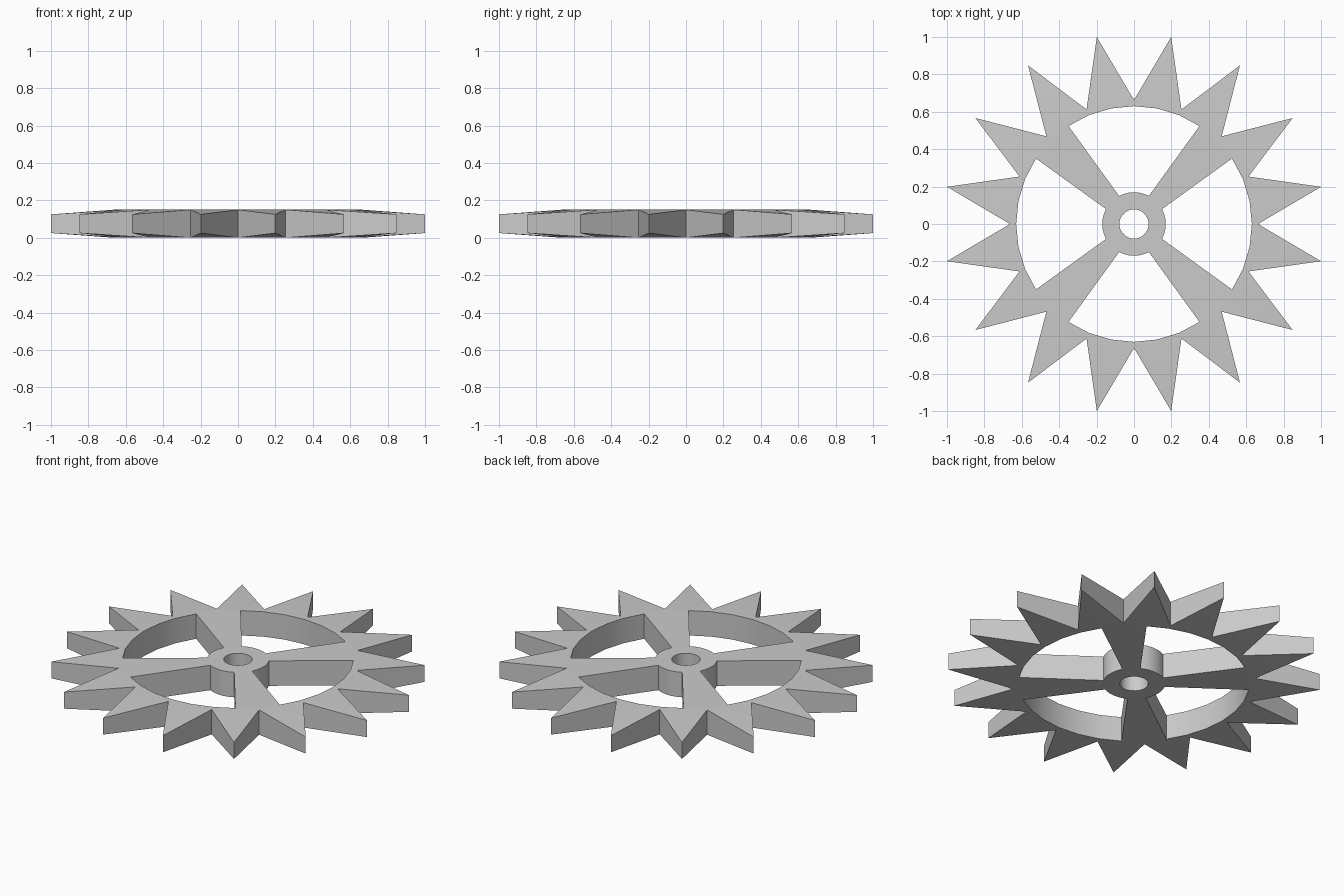
import bpy, bmesh
from math import radians, sin, cos

if "Cube" in bpy.data.objects:
    bpy.data.objects.remove(bpy.data.objects["Cube"])

THICK, TIP_Z = 0.15, 0.125
R_TIP = 1 / cos(radians(11.25))
R_VALLEY, R_RIM, R_HUB, R_HOLE = 0.663, 0.63, 0.17, 0.078

bm = bmesh.new()


def point(r, deg, z=THICK):
    a = radians(deg)
    return bm.verts.new((r * cos(a), r * sin(a), z))


# Rim and teeth: even steps are valleys, odd steps are tips
rim = [point(R_RIM, 11.25 * i) for i in range(32)]
outer = [point(R_TIP, 11.25 * i, TIP_Z) if i % 2 else point(R_VALLEY, 11.25 * i)
         for i in range(32)]
for i in range(1, 32, 2):
    a, c = i - 1, (i + 1) % 32
    bm.faces.new((outer[a], outer[i], outer[c]))
    bm.faces.new((rim[c], rim[i], rim[a], outer[a], outer[c]))

# Hub: arc points in each opening plus one point on each spoke axis
angles = [90 * q + a for q in range(4)
          for a in [-28 + 56 * s / 6 for s in range(7)] + [45]]
hub = [point(R_HUB, a) for a in angles]
hole = [point(R_HOLE, a) for a in angles]
for i in range(32):
    j = (i + 1) % 32
    bm.faces.new((hole[i], hub[i], hub[j], hole[j]))

# Four tapered spokes joining hub to rim
for q in range(4):
    h, r = 8 * q + 6, 8 * q + 3
    bm.faces.new((hub[h], rim[r], rim[r + 1], rim[r + 2],
                  hub[(h + 2) % 32], hub[h + 1]))

# Mirrored underside and the side walls
top_faces = list(bm.faces)
border = [e for e in bm.edges if e.is_boundary]
under = {v: bm.verts.new((v.co.x, v.co.y, THICK - v.co.z)) for v in list(bm.verts)}
for f in top_faces:
    bm.faces.new([under[v] for v in reversed(f.verts)])
for e in border:
    a, b = e.verts
    bm.faces.new((a, b, under[b], under[a]))
bmesh.ops.recalc_face_normals(bm, faces=bm.faces)

mesh = bpy.data.meshes.new("spiked_wheel")
bm.to_mesh(mesh)
bm.free()
wheel = bpy.data.objects.new("spiked_wheel", mesh)
bpy.context.collection.objects.link(wheel)
bpy.context.view_layer.objects.active = wheel
wheel.select_set(True)
bpy.ops.object.shade_smooth_by_angle(angle=radians(30))
